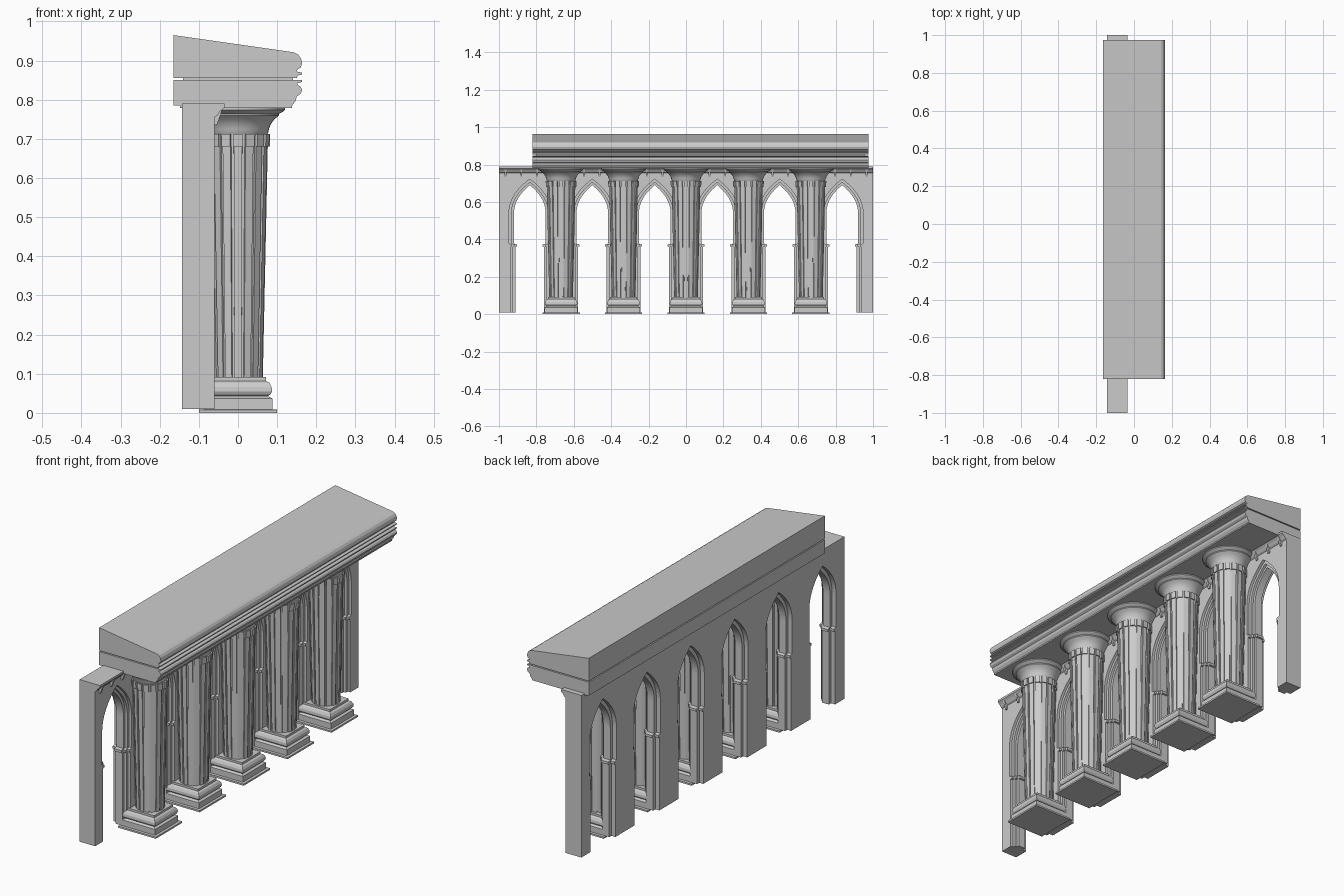
import bpy, bmesh
from math import cos, sin, pi

cube = bpy.data.objects.get("Cube")
if cube:
    bpy.data.objects.remove(cube)

stone = bpy.data.materials.new("grey_stone")
stone.use_nodes = True
GREY = (0.6, 0.6, 0.6, 1)
stone.diffuse_color = GREY
stone.node_tree.nodes["Principled BSDF"].inputs["Base Color"].default_value = GREY

SPACING = 0.334
COLUMNS = [SPACING * i for i in range(-2, 3)]
ARCHES = [SPACING * (i + 0.5) for i in range(-3, 3)]


def finish(name, bm, smooth=None):
    bmesh.ops.recalc_face_normals(bm, faces=bm.faces)
    mesh = bpy.data.meshes.new(name)
    bm.to_mesh(mesh)
    bm.free()
    mesh.materials.append(stone)
    ob = bpy.data.objects.new(name, mesh)
    bpy.context.collection.objects.link(ob)
    if smooth:
        bpy.ops.object.select_all(action='DESELECT')
        ob.select_set(True)
        bpy.context.view_layer.objects.active = ob
        bpy.ops.object.shade_smooth_by_angle(angle=smooth)
    return ob


def extrude(name, points, shift, smooth=None):
    """Extrude a closed outline by a vector."""
    bm = bmesh.new()
    face = bm.faces.new([bm.verts.new(p) for p in points])
    moved = bmesh.ops.extrude_face_region(bm, geom=[face])["geom"]
    verts = [v for v in moved if isinstance(v, bmesh.types.BMVert)]
    bmesh.ops.translate(bm, verts=verts, vec=shift)
    return finish(name, bm, smooth)


def along_y(name, profile, y0, y1, smooth=None):
    return extrude(name, [(x, y0, z) for x, z in profile], (0, y1 - y0, 0), smooth)


def loft(name, rings, smooth=None):
    """Skin a stack of rings with equal point counts and cap both ends."""
    bm = bmesh.new()
    loops = [[bm.verts.new(p) for p in ring] for ring in rings]
    n = len(loops[0])
    for a, b in zip(loops, loops[1:]):
        for i in range(n):
            j = (i + 1) % n
            bm.faces.new((a[i], a[j], b[j], b[i]))
    bm.faces.new(loops[0])
    bm.faces.new(loops[-1])
    return finish(name, bm, smooth)


def square(y, h, z):
    return [(-h, y - h, z), (h, y - h, z), (h, y + h, z), (-h, y + h, z)]


def circle(y, r, z, n=32):
    return [(r * cos(2 * pi * i / n), y + r * sin(2 * pi * i / n), z) for i in range(n)]


def fluted(y, r, z, depth, flutes=16):
    """Ring with narrow grooves between flat staves."""
    ring = []
    for i in range(flutes):
        for part, k in ((-0.36, 1), (0.36, 1), (0.39, depth), (0.61, depth)):
            a = 2 * pi * (i + part) / flutes
            ring.append((r * k * cos(a), y + r * k * sin(a), z))
    return ring


# Arcade wall: three layers with openings of different width
def arcade(name, x0, x1, hw, apex, spring=0.53, steps=12):
    half = [(hw - 0.008, 0.01), (hw - 0.008, 0.36), (hw - 0.016, 0.362),
            (hw - 0.016, 0.374), (hw, 0.378)]
    for i in range(steps):
        t = i / steps
        half.append((hw * (1 - t ** 2.3), spring + (apex - spring) * t))
    outline = [(-1, 0.01), (-1, 0.79), (1, 0.79), (1, 0.01)]
    for y in reversed(ARCHES):
        outline += [(y + w, z) for w, z in half] + [(y, apex)]
        outline += [(y - w, z) for w, z in reversed(half)]
    extrude(name, [(x0, y, z) for y, z in outline], (x1 - x0, 0, 0))


arcade("arcade_back", -0.143, -0.122, 0.102, 0.712)
arcade("arcade_core", -0.122, -0.085, 0.085, 0.69)
arcade("arcade_inner_order", -0.085, -0.073, 0.098, 0.705)
arcade("arcade_front", -0.073, -0.06, 0.112, 0.722)

# Wall cornice with small brackets
along_y("wall_cornice", [(-0.06, 0.755), (-0.053, 0.76), (-0.046, 0.77), (-0.035, 0.78),
                         (-0.035, 0.79), (-0.06, 0.79)], -1, 1)
for i in range(24):
    y = -0.965 + i * 1.93 / 23
    along_y("cornice_bracket", [(-0.06, 0.735), (-0.054, 0.735), (-0.04, 0.775),
                                (-0.06, 0.775)], y - 0.005, y + 0.005)

# Entablature and sloping roof slab
Y0, Y1 = -0.82, 0.975
along_y("soffit", [(-0.148, 0.779), (0.138, 0.779), (0.138, 0.786), (-0.148, 0.786)], Y0, Y1)
along_y("architrave", [(-0.165, 0.785), (0.138, 0.785), (0.147, 0.797), (0.15, 0.808),
                       (0.16, 0.815), (0.164, 0.825), (0.16, 0.833), (0.152, 0.838),
                       (0.152, 0.842), (0.163, 0.845), (0.163, 0.85), (-0.165, 0.85)], Y0, Y1)
along_y("core_joint", [(-0.14, 0.848), (0.14, 0.848), (0.14, 0.858), (-0.14, 0.858)],
        Y0 + 0.02, Y1 - 0.02)
along_y("roof_slab", [(-0.165, 0.855), (0.15, 0.855), (0.152, 0.862), (0.163, 0.864),
                      (0.163, 0.869), (0.15, 0.872), (0.152, 0.878), (0.16, 0.882),
                      (0.164, 0.893), (0.161, 0.905), (0.154, 0.915), (0.143, 0.921),
                      (-0.165, 0.965)], Y0, Y1)

# Columns
BASE = [(0.1, 0), (0.1, 0.008), (0.088, 0.009), (0.088, 0.037), (0.076, 0.043), (0.083, 0.047),
        (0.087, 0.055), (0.086, 0.066), (0.08, 0.077), (0.071, 0.082), (0.071, 0.092)]
CAPITAL = [(0.07, 0.705), (0.077, 0.715), (0.079, 0.725), (0.084, 0.738), (0.093, 0.75),
           (0.105, 0.76), (0.105, 0.764), (0.113, 0.768), (0.12, 0.774), (0.12, 0.783)]
for y in COLUMNS:
    loft("column_base", [square(y, h, z) for h, z in BASE])
    loft("column_shaft", [fluted(y, 0.064, 0.088, 0.93), fluted(y, 0.077, 0.685, 0.93)])
    loft("column_collar", [fluted(y, 0.082, 0.68, 0.9), fluted(y, 0.083, 0.712, 0.9)])
    loft("column_capital", [circle(y, r, z) for r, z in CAPITAL], smooth=0.5)
